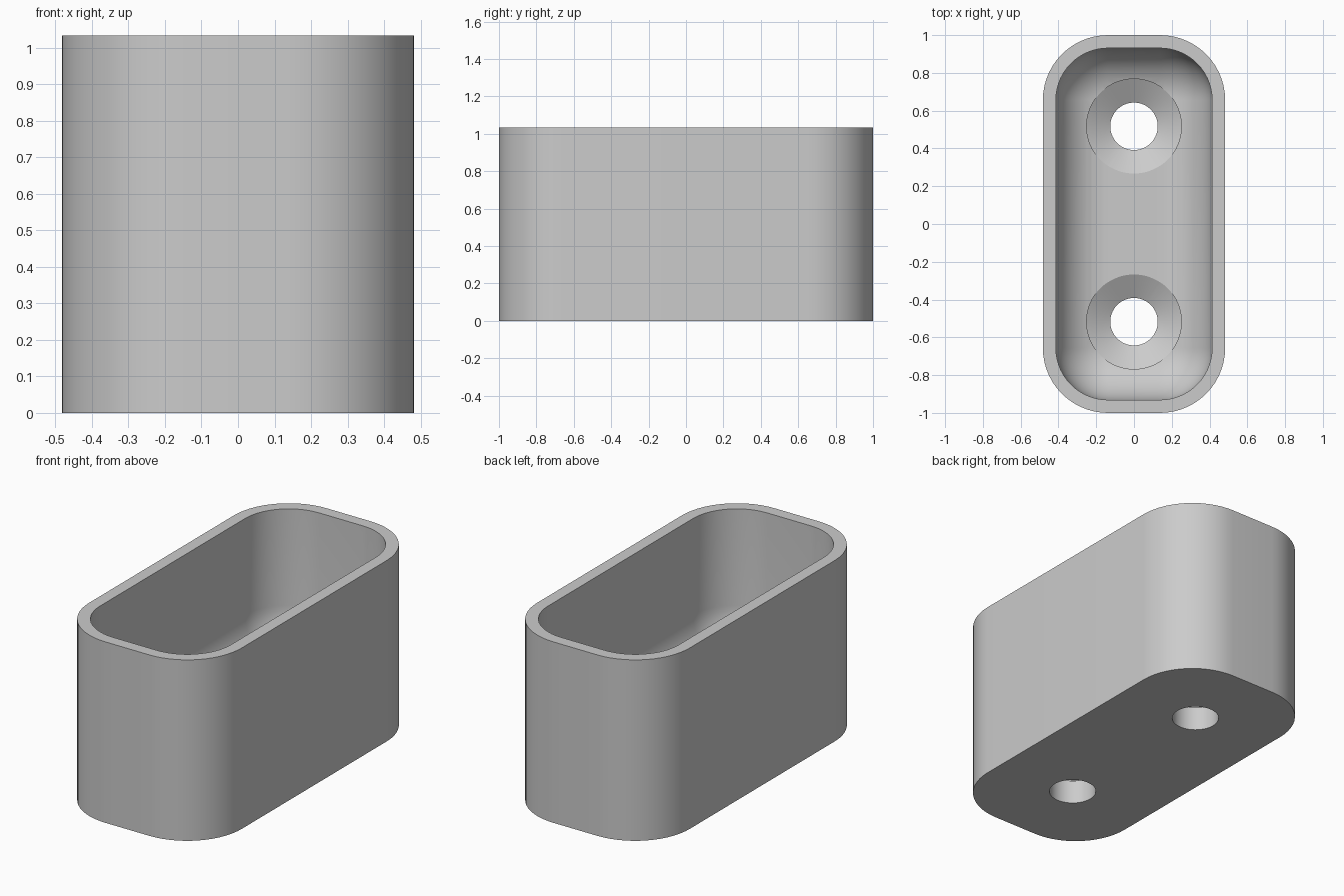
import bpy, bmesh, math

old = bpy.data.objects.get("Cube")
if old:
    bpy.data.objects.remove(old)

U = 2 / 29                     # module: wall thickness
HX, HY, HEIGHT = 7 * U, 14.5 * U, 15 * U
CORNER, FLOOR = 5 * U, 3 * U
FILLET = CORNER - U
HOLE_Y, HOLE_R, SINK_R = 7.5 * U, 1.82 * U, 3.64 * U
SEG = 14                       # segments per quarter turn

grey = bpy.data.materials.new("light grey")
grey.use_nodes = True
colour = (0.6, 0.6, 0.6, 1)
grey.diffuse_color = colour
grey.node_tree.nodes["Principled BSDF"].inputs["Base Color"].default_value = colour


def finish(name, bm):
    bmesh.ops.remove_doubles(bm, verts=bm.verts, dist=0.0001)
    bmesh.ops.recalc_face_normals(bm, faces=bm.faces)
    mesh = bpy.data.meshes.new(name)
    bm.to_mesh(mesh)
    bm.free()
    mesh.materials.append(grey)
    obj = bpy.data.objects.new(name, mesh)
    bpy.context.collection.objects.link(obj)
    return obj


def skin(bm, rings):
    """Join rings of points with quads and cap both ends."""
    loops = [[bm.verts.new(p) for p in ring] for ring in rings]
    for a, b in zip(loops, loops[1:]):
        for i in range(len(a)):
            j = (i + 1) % len(a)
            bm.faces.new((a[i], a[j], b[j], b[i]))
    bm.faces.new(loops[0])
    bm.faces.new(loops[-1])


def rounded_ring(inset, z):
    """Rounded rectangle, moved inward from the outer wall."""
    r = CORNER - inset
    pts = []
    for k, (sx, sy) in enumerate(((1, 1), (-1, 1), (-1, -1), (1, -1))):
        for i in range(SEG + 1):
            a = (k + i / SEG) * math.pi / 2
            pts.append((sx * (HX - CORNER) + r * math.cos(a),
                        sy * (HY - CORNER) + r * math.sin(a), z))
    return pts


def circle(r, y, z, n=64):
    return [(r * math.cos(math.tau * i / n), y + r * math.sin(math.tau * i / n), z)
            for i in range(n)]


# Tub: outer wall, rim, inner wall, filleted bottom
rings = [rounded_ring(0, 0), rounded_ring(0, HEIGHT), rounded_ring(U, HEIGHT)]
for i in range(SEG + 1):
    a = i / SEG * math.pi / 2
    rings.append(rounded_ring(U + FILLET * (1 - math.cos(a)),
                              FLOOR + FILLET * (1 - math.sin(a))))
bm = bmesh.new()
skin(bm, rings)
tub = finish("tub", bm)

# Countersunk screw holes
for side in (-1, 1):
    y = side * HOLE_Y
    bm = bmesh.new()
    skin(bm, [circle(HOLE_R, y, -U), circle(HOLE_R, y, FLOOR - U),
              circle(SINK_R, y, FLOOR + 0.0005), circle(SINK_R, y, FLOOR + 3 * U)])
    cutter = finish("hole_cutter", bm)
    cutter.hide_render = True
    mod = tub.modifiers.new("screw_hole", 'BOOLEAN')
    mod.operation, mod.solver, mod.object = 'DIFFERENCE', 'EXACT', cutter
    bpy.context.view_layer.objects.active = tub
    bpy.ops.object.modifier_apply(modifier=mod.name)
    bpy.data.objects.remove(cutter)

# Smooth shading with sharp rims
bpy.ops.object.select_all(action='DESELECT')
tub.select_set(True)
bpy.context.view_layer.objects.active = tub
bpy.ops.object.shade_smooth_by_angle(angle=math.radians(25))
